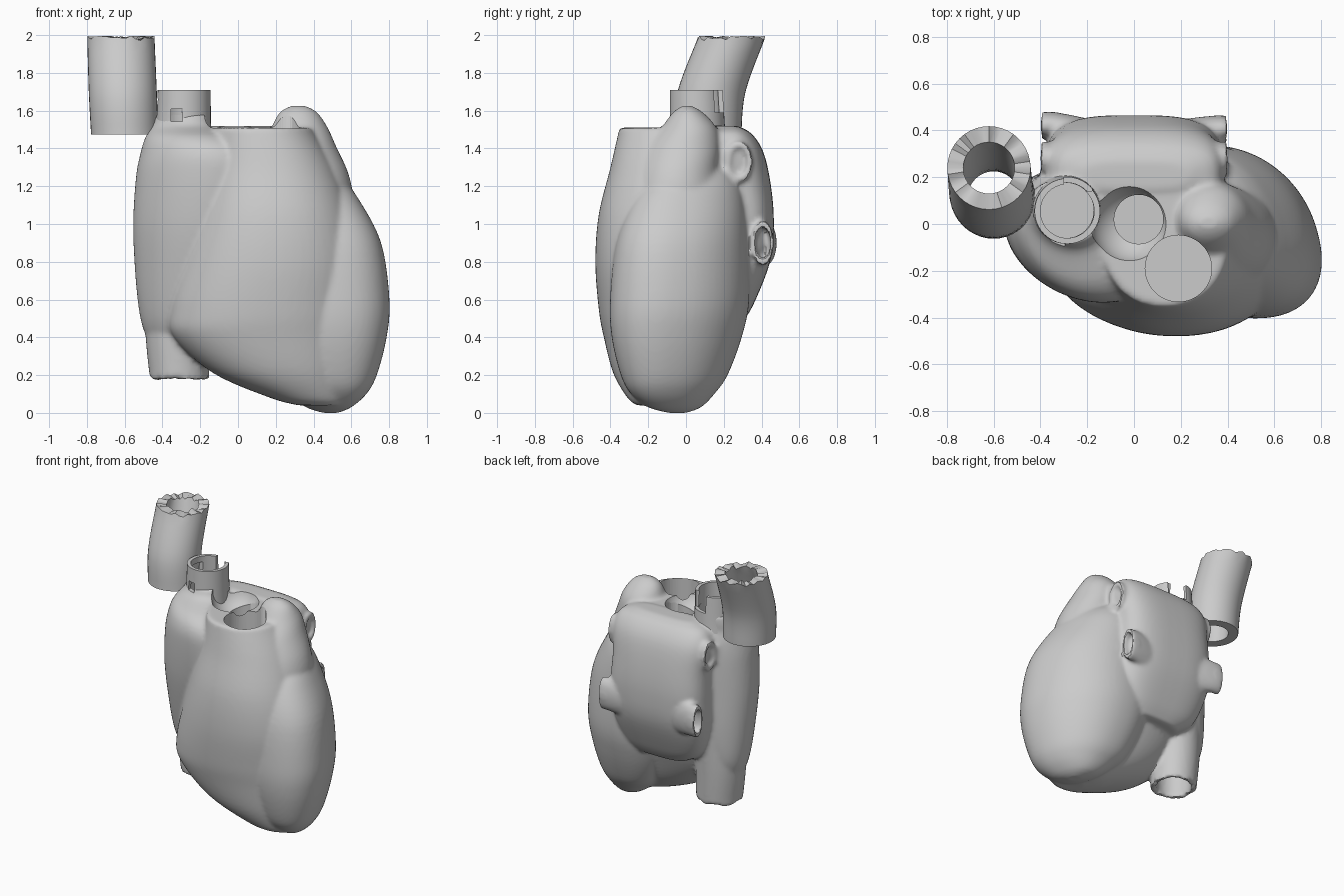
import bpy, bmesh, math, random
from mathutils import Vector

if "Cube" in bpy.data.objects:
    bpy.data.objects.remove(bpy.data.objects["Cube"])

random.seed(4)
SEG = 64


def make_object(name, bm):
    bmesh.ops.recalc_face_normals(bm, faces=bm.faces)
    me = bpy.data.meshes.new(name)
    bm.to_mesh(me)
    bm.free()
    ob = bpy.data.objects.new(name, me)
    bpy.context.collection.objects.link(ob)
    return ob


def bridge(bm, a, b):
    n = len(a)
    for i in range(n):
        bm.faces.new((a[i], a[(i + 1) % n], b[(i + 1) % n], b[i]))


def smooth_rows(rows, steps):
    """Catmull-Rom interpolation between rows of numbers."""
    pts = [rows[0]] + list(rows) + [rows[-1]]
    out = []
    for k in range(1, len(pts) - 2):
        for s in range(steps):
            t = s / steps
            out.append([0.5 * (2 * b + (c - a) * t + (2 * a - 5 * b + 4 * c - d) * t * t
                               + (3 * b - a - 3 * c + d) * t ** 3)
                        for a, b, c, d in zip(*pts[k - 1:k + 3])])
    return out + [list(rows[-1])]


def loft(name, rows, power=2.0, shear=0.0, steps=6):
    """Organic solid from rows of (z, x min, x max, y min, y max)."""
    bm = bmesh.new()
    rings = []
    q = power / (power - 1)
    for z, x0, x1, y0, y1 in smooth_rows(rows, steps):
        cx, cy, ry = (x0 + x1) / 2, (y0 + y1) / 2, (y1 - y0) / 2
        rx = max(((x1 - x0) / 2) ** q - abs(shear * ry) ** q, 0.001) ** (1 / q)
        ring = []
        for i in range(SEG):
            a = 2 * math.pi * i / SEG
            c, s = math.cos(a), math.sin(a)
            dx = rx * math.copysign(abs(c) ** (2 / power), c)
            dy = ry * math.copysign(abs(s) ** (2 / power), s)
            ring.append(bm.verts.new((cx + dx + shear * dy, cy + dy, z)))
        rings.append(ring)
    for a, b in zip(rings, rings[1:]):
        bridge(bm, a, b)
    bm.faces.new(rings[0])
    bm.faces.new(rings[-1])
    return make_object(name, bm)


def tube(name, path, wall, jitter=0.0, along_x=False, squash=1.0, seg=40):
    """Hollow pipe from rows of (x, y, z, radius); the last row is the ragged end."""
    rows = smooth_rows(path, 6)
    bm = bmesh.new()
    shells = []
    for inset in (0, wall):
        shell = []
        for k, (x, y, z, r) in enumerate(rows):
            ring = []
            for i in range(seg):
                a = 2 * math.pi * i / seg
                u, v = (r - inset) * math.cos(a), (r - inset) * math.sin(a)
                j = random.uniform(-jitter, jitter) if k == len(rows) - 1 else 0
                ring.append(bm.verts.new((x + j, y + u * squash, z + v) if along_x
                                         else (x + u, y + v * squash, z + j)))
            shell.append(ring)
        for a, b in zip(shell, shell[1:]):
            bridge(bm, a, b)
        shells.append(shell)
    bridge(bm, shells[0][0], shells[1][0])
    bridge(bm, shells[0][-1], shells[1][-1])
    return make_object(name, bm)


def apply_modifiers(ob):
    dg = bpy.context.evaluated_depsgraph_get()
    me = bpy.data.meshes.new_from_object(ob.evaluated_get(dg))
    ob.modifiers.clear()
    ob.data = me


def cut(ob, cutters):
    for c in cutters:
        m = ob.modifiers.new("cut", 'BOOLEAN')
        m.operation, m.solver, m.object = 'DIFFERENCE', 'EXACT', c
    apply_modifiers(ob)


# Ventricles
right_ventricle = loft("right_ventricle", [
    (0.04, 0.32, 0.55, -0.26, -0.10), (0.08, 0.17, 0.59, -0.31, 0.02),
    (0.21, -0.13, 0.62, -0.385, 0.12), (0.40, -0.34, 0.65, -0.435, 0.20),
    (0.55, -0.36, 0.66, -0.462, 0.25), (0.80, -0.30, 0.66, -0.48, 0.28),
    (1.05, -0.23, 0.61, -0.462, 0.28), (1.30, -0.17, 0.515, -0.40, 0.25),
    (1.51, -0.13, 0.39, -0.352, 0.20)], power=2.15)
left_ventricle = loft("left_ventricle", [
    (0.0, 0.45, 0.53, -0.09, 0.0), (0.03, 0.36, 0.60, -0.20, 0.08),
    (0.10, 0.26, 0.68, -0.29, 0.15), (0.20, 0.16, 0.735, -0.345, 0.22),
    (0.40, 0.07, 0.787, -0.393, 0.295), (0.60, 0.03, 0.802, -0.402, 0.335),
    (0.90, 0.04, 0.758, -0.37, 0.33), (1.13, 0.10, 0.64, -0.28, 0.31),
    (1.24, 0.15, 0.55, -0.18, 0.27), (1.30, 0.25, 0.45, -0.05, 0.22)],
    power=2.2, shear=-0.27)

# Atria and the left auricle
right_atrium = loft("right_atrium", [
    (0.36, -0.46, -0.20, -0.08, 0.14), (0.44, -0.50, -0.15, -0.14, 0.18),
    (0.55, -0.525, -0.08, -0.19, 0.21), (0.75, -0.545, 0.06, -0.255, 0.235),
    (1.00, -0.555, 0.14, -0.31, 0.24), (1.25, -0.54, 0.16, -0.335, 0.24),
    (1.38, -0.515, 0.12, -0.325, 0.23), (1.46, -0.49, 0.02, -0.26, 0.20),
    (1.52, -0.455, -0.12, -0.12, 0.19), (1.58, -0.43, -0.14, -0.08, 0.19)],
    power=2.0, shear=-0.2)
left_atrium = loft("left_atrium", [
    (0.48, -0.18, 0.26, 0.05, 0.30), (0.58, -0.31, 0.34, 0.0, 0.36),
    (0.80, -0.375, 0.38, 0.0, 0.445), (1.00, -0.38, 0.38, 0.0, 0.465),
    (1.20, -0.375, 0.37, 0.0, 0.45), (1.38, -0.38, 0.385, 0.02, 0.41),
    (1.48, -0.33, 0.35, 0.08, 0.345), (1.52, -0.22, 0.24, 0.15, 0.27)], power=3.2)
left_auricle = loft("left_auricle", [
    (1.08, 0.18, 0.57, -0.25, 0.16), (1.16, 0.15, 0.605, -0.285, 0.18),
    (1.28, 0.15, 0.58, -0.26, 0.17), (1.41, 0.16, 0.52, -0.21, 0.18),
    (1.51, 0.18, 0.475, -0.13, 0.16), (1.59, 0.22, 0.42, -0.07, 0.09),
    (1.625, 0.28, 0.36, -0.02, 0.03)])
body_parts = [right_ventricle, left_ventricle, right_atrium, left_atrium, left_auricle]

# Lung vein stubs on both sides of the left atrium
for side, s in (("left", 1), ("right", -1)):
    y = 0.405 if s > 0 else 0.42
    body_parts.append(tube("upper_lung_vein_" + side, [
        (s * 0.18, 0.27, 1.32, 0.15), (s * 0.33, 0.28, 1.33, 0.11), (s * 0.402, 0.28, 1.33, 0.11)],
        0.035, along_x=True, squash=0.65))
    body_parts.append(tube("lower_lung_vein_" + side, [
        (s * 0.16, 0.37, 0.90, 0.15), (s * 0.33, y, 0.90, 0.12), (s * 0.402, y, 0.90, 0.12)],
        0.035, along_x=True, squash=0.48))

# Lower vein, and the detached vessel stump
body_parts.append(tube("lower_vein", [
    (-0.30, 0.05, 0.80, 0.19), (-0.32, 0.05, 0.45, 0.172), (-0.31, 0.05, 0.18, 0.157)],
    0.04, jitter=0.012))
tube("vessel_stump", [(-0.60, 0.115, 1.475, 0.178), (-0.61, 0.135, 1.70, 0.18),
                      (-0.62, 0.24, 1.983, 0.178)], 0.068, jitter=0.014)
upper_vein = tube("upper_vein", [(-0.30, 0.06, 1.35, 0.16), (-0.29, 0.06, 1.50, 0.147),
                                 (-0.285, 0.055, 1.71, 0.14)], 0.025)

# Fuse the muscle parts into one soft skin with creases between them
bpy.ops.object.select_all(action='DESELECT')
for ob in body_parts:
    ob.select_set(True)
bpy.context.view_layer.objects.active = right_ventricle
bpy.ops.object.join()
heart_body = right_ventricle
heart_body.name = "heart_body"
m = heart_body.modifiers.new("fuse", 'REMESH')
m.mode, m.voxel_size = 'VOXEL', 0.014
m = heart_body.modifiers.new("soften", 'SMOOTH')
m.factor, m.iterations = 0.5, 5
apply_modifiers(heart_body)


# Cutters: vessel bores, hollow around the artery root, and wall windows
def cylinder(x, y, z0, z1, r):
    bm = bmesh.new()
    bmesh.ops.create_cone(bm, cap_ends=True, segments=48, radius1=r, radius2=r, depth=z1 - z0)
    bmesh.ops.translate(bm, verts=bm.verts, vec=Vector((x, y, (z0 + z1) / 2)))
    return make_object("bore_cutter", bm)


def box(x, y, z, sx, sy, sz):
    bm = bmesh.new()
    bmesh.ops.create_cube(bm, size=1)
    bmesh.ops.scale(bm, verts=bm.verts, vec=Vector((sx, sy, sz)))
    bmesh.ops.translate(bm, verts=bm.verts, vec=Vector((x, y, z)))
    return make_object("window_cutter", bm)


bm = bmesh.new()
bmesh.ops.create_uvsphere(bm, u_segments=48, v_segments=24, radius=0.165)
bmesh.ops.translate(bm, verts=bm.verts, vec=Vector((-0.02, 0.0, 1.56)))
hollow = make_object("hollow_cutter", bm)
bores = [cylinder(-0.29, 0.058, 0.9, 1.9, 0.118), cylinder(0.19, -0.19, 0.5, 1.9, 0.142),
         cylinder(0.02, 0.02, 0.8, 1.9, 0.105), hollow]
windows = [box(-0.325, -0.08, 1.575, 0.06, 0.14, 0.065),
           box(-0.42, 0.08, 1.62, 0.12, 0.10, 0.09),
           box(-0.24, 0.19, 1.66, 0.12, 0.10, 0.14)]
cut(heart_body, bores + windows[:1])
cut(upper_vein, windows)
for c in bores + windows:
    bpy.data.objects.remove(c, do_unlink=True)

# Smooth shading with sharp rims
bpy.ops.object.select_all(action='SELECT')
bpy.context.view_layer.objects.active = heart_body
bpy.ops.object.shade_smooth_by_angle(angle=math.radians(40))
